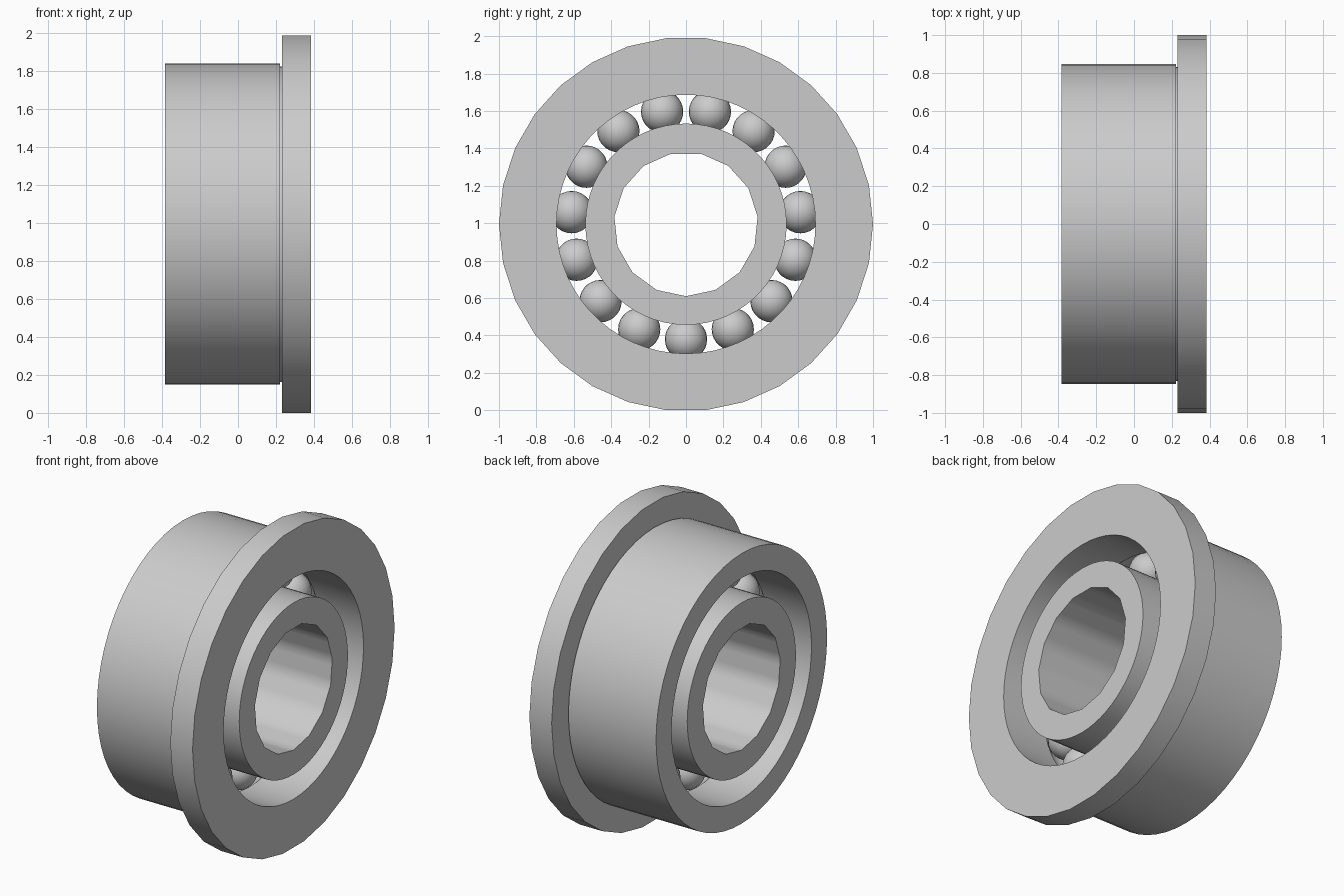
import bpy, bmesh
from math import pi, sin, cos, acos, radians
from mathutils import Matrix

cube = bpy.data.objects.get("Cube")
if cube:
    bpy.data.objects.remove(cube)

CENTRE_Z = 0.9945
HALF = 0.385        # half the bearing width
STEPS = 60          # divisions of every turned ring
PITCH = 0.615       # radius of the ball circle
RACE = 0.115        # radius of the race groove
INNER, OUTER = 0.538, 0.692
BALLS = 15

steel = bpy.data.materials.new("grey steel")
steel.use_nodes = True
grey = (0.6, 0.6, 0.6, 1)
steel.diffuse_color = grey
steel.node_tree.nodes["Principled BSDF"].inputs["Base Color"].default_value = grey


def finish(name, bm):
    bmesh.ops.recalc_face_normals(bm, faces=bm.faces[:])
    mesh = bpy.data.meshes.new(name)
    bm.to_mesh(mesh)
    bm.free()
    mesh.materials.append(steel)
    obj = bpy.data.objects.new(name, mesh)
    obj.location.z = CENTRE_Z
    bpy.context.collection.objects.link(obj)
    bpy.ops.object.select_all(action='DESELECT')
    obj.select_set(True)
    bpy.context.view_layer.objects.active = obj
    bpy.ops.object.shade_smooth_by_angle(angle=radians(30))
    return obj


def polygon_radius(r, sides, a):
    """Distance to the edge of a regular polygon at angle a."""
    phase = -pi / 2 if sides % 2 else 0
    step = 2 * pi / sides
    return r * cos(step / 2) / cos((a - phase + 1e-9) % step - step / 2)


def turned_ring(name, profile):
    """Turn a closed profile of (x, radius, sides) about the x axis."""
    bm = bmesh.new()
    loops = []
    for i in range(STEPS):
        a = 2 * pi * i / STEPS
        loop = []
        for x, r, sides in profile:
            d = polygon_radius(r, sides, a)
            loop.append(bm.verts.new((x, d * cos(a), d * sin(a))))
        loops.append(loop)
    n = len(profile)
    for i in range(STEPS):
        p, q = loops[i], loops[(i + 1) % STEPS]
        for j in range(n):
            k = (j + 1) % n
            bm.faces.new((p[j], p[k], q[k], q[j]))
    return finish(name, bm)


def race(edge, side):
    """Groove profile, from left to right, cut into a ring at radius edge."""
    limit = acos(abs(edge - PITCH) / RACE)
    turns = [limit * (i / 4 - 1) for i in range(9)]
    return [(RACE * sin(t), PITCH + side * RACE * cos(t), STEPS) for t in turns]


# Flanged outer ring with a thin undercut beside the flange
turned_ring("outer_ring", [
    (-HALF, OUTER, 60), *race(OUTER, 1), (HALF, OUTER, 60),
    (HALF, 1.0, 30), (0.231, 1.0, 30), (0.231, 0.832, 60),
    (0.222, 0.832, 60), (0.222, 0.846, 60), (-HALF, 0.846, 60)])

# Inner ring with a coarser bore
turned_ring("inner_ring", [
    (-HALF, INNER, 60), *race(INNER, -1), (HALF, INNER, 60),
    (HALF, 0.385, 15), (-HALF, 0.385, 15)])

# Balls, starting with one at the bottom
for i in range(BALLS):
    a = -pi / 2 + 2 * pi * i / BALLS
    bm = bmesh.new()
    bmesh.ops.create_uvsphere(
        bm, u_segments=24, v_segments=14, radius=0.113,
        matrix=Matrix.Translation((0, PITCH * cos(a), PITCH * sin(a))))
    finish(f"ball_{i + 1}", bm)
